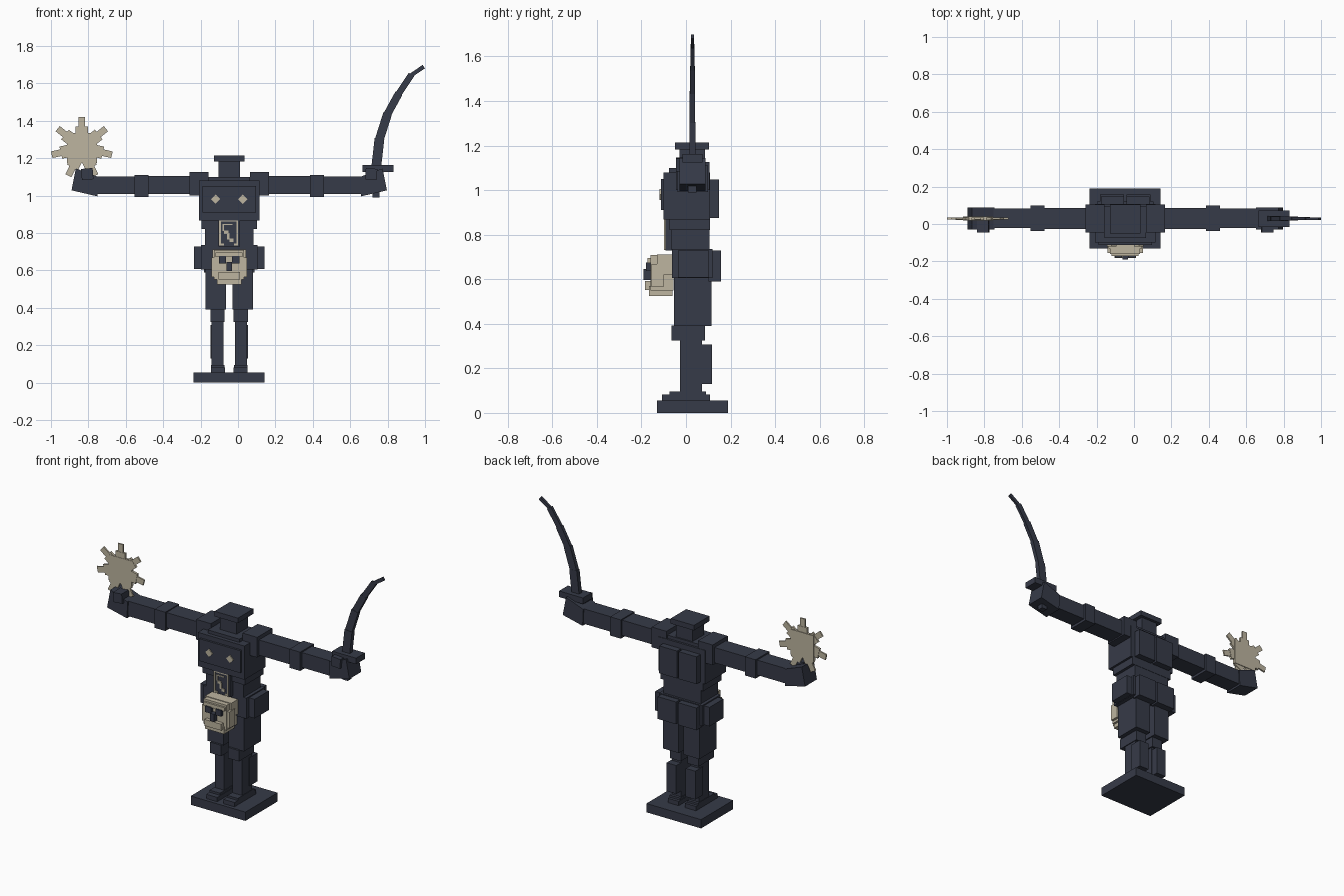
import bpy, bmesh, math
from mathutils import Matrix, Vector

if "Cube" in bpy.data.objects:
    bpy.data.objects.remove(bpy.data.objects["Cube"])

CX, CY = -0.047, 0.029          # body centre line


def material(name, col):
    m = bpy.data.materials.new(name)
    m.diffuse_color = (*col, 1)
    m.use_nodes = True
    m.node_tree.nodes["Principled BSDF"].inputs["Base Color"].default_value = m.diffuse_color
    return m


DARK = material("dark slate", (0.037, 0.043, 0.065))
BONE = material("bone", (0.51, 0.46, 0.35))


def finish(name, bm, mat):
    bmesh.ops.recalc_face_normals(bm, faces=bm.faces)
    me = bpy.data.meshes.new(name)
    bm.to_mesh(me)
    bm.free()
    me.materials.append(mat)
    ob = bpy.data.objects.new(name, me)
    bpy.context.collection.objects.link(ob)
    return ob


def add_box(bm, x, y, z, spin=0.0):
    """Box from ranges, optionally spun about the y axis through its centre."""
    c = Vector([(a + b) / 2 for a, b in (x, y, z)])
    s = [abs(b - a) for a, b in (x, y, z)]
    bmesh.ops.create_cube(bm, size=1, matrix=Matrix.Translation(c)
                          @ Matrix.Rotation(spin, 4, 'Y') @ Matrix.Diagonal((*s, 1)))


def box(name, x, y, z, mat=DARK, spin=0.0):
    bm = bmesh.new()
    add_box(bm, x, y, z, spin)
    return finish(name, bm, mat)


def centred(name, half, y, z, mat=DARK):
    return box(name, (CX - half, CX + half), y, z, mat)


def pair(name, x, y, z, mat=DARK, spin=0.0):
    """Left and right copies; x is the distance from the body centre line."""
    for side, s in (("left", -1), ("right", 1)):
        box(f"{side}_{name}", (CX + s * x[0], CX + s * x[1]), y, z, mat, s * spin)


def prism(name, pts, y, mat=DARK):
    """Extrude an xz outline between two y values."""
    bm = bmesh.new()
    f = bm.faces.new([bm.verts.new((px, y[0], pz)) for px, pz in pts])
    ext = bmesh.ops.extrude_face_region(bm, geom=[f])
    vs = [g for g in ext["geom"] if isinstance(g, bmesh.types.BMVert)]
    bmesh.ops.translate(bm, vec=(0, y[1] - y[0], 0), verts=vs)
    return finish(name, bm, mat)


# Base and legs
centred("base", 0.19, (-0.131, 0.189), (0, 0.055))
pair("foot", (0.022, 0.098), (-0.108, 0.108), (0.055, 0.082))
pair("ankle", (0.026, 0.098), (-0.075, 0.09), (0.082, 0.095))
pair("shin", (0.03, 0.095), (-0.028, 0.072), (0.09, 0.34))
pair("calf", (0.033, 0.1), (0.04, 0.117), (0.13, 0.308))
pair("knee", (0.024, 0.1), (-0.066, 0.085), (0.325, 0.393))
pair("thigh", (0.017, 0.126), (-0.054, 0.115), (0.39, 0.7))

# Hips
centred("pelvis", 0.15, (-0.063, 0.12), (0.605, 0.735))
pair("buttock", (0.006, 0.135), (0.1, 0.157), (0.59, 0.73))
pair("hip_pouch", (0.14, 0.189), (-0.037, 0.103), (0.608, 0.728))

# Torso
centred("waist", 0.13, (-0.066, 0.106), (0.73, 0.825))
centred("ribs", 0.148, (-0.074, 0.108), (0.82, 0.88))
centred("chest", 0.162, (-0.1, 0.108), (0.868, 1.08))
centred("chest_plate", 0.143, (-0.113, -0.09), (0.91, 1.05))
centred("collar", 0.11, (-0.076, 0.095), (1.07, 1.1))
pair("shoulder_blade", (0.006, 0.13), (0.09, 0.148), (0.875, 1.047))
pair("chest_diamond", (0.055, 0.09), (-0.119, -0.112), (0.963, 0.998), BONE, math.pi / 4)

# Head
centred("neck", 0.058, (-0.03, 0.086), (1.08, 1.19))
centred("head_cap", 0.081, (-0.05, 0.104), (1.183, 1.215))

# Belly emblem: dark panel with a broken bone border and zigzag
centred("emblem_panel", 0.058, (-0.093, -0.06), (0.728, 0.878))
bm = bmesh.new()
strips = [(-0.102, -0.092, 0.735, 0.87), (-0.009, 0.0, 0.735, 0.87),
          (-0.102, 0.0, 0.861, 0.872), (-0.102, -0.075, 0.732, 0.743),
          (-0.022, 0.0, 0.732, 0.743), (-0.082, -0.03, 0.842, 0.848),
          (-0.082, -0.074, 0.81, 0.845), (-0.075, -0.05, 0.795, 0.812),
          (-0.06, -0.045, 0.765, 0.8), (-0.045, -0.025, 0.752, 0.77)]
for x0, x1, z0, z1 in strips:
    add_box(bm, (x0, x1), (-0.098, -0.092), (z0, z1))
finish("emblem_lines", bm, BONE)

# Skull on the belt
centred("skull", 0.08, (-0.16, -0.055), (0.55, 0.708), BONE)
centred("skull_sides", 0.095, (-0.155, -0.1), (0.565, 0.668), BONE)
centred("skull_crown", 0.09, (-0.13, -0.06), (0.62, 0.712), BONE)
centred("skull_jaw", 0.066, (-0.165, -0.06), (0.525, 0.57), BONE)
centred("skull_teeth", 0.058, (-0.183, -0.15), (0.552, 0.592), BONE)
centred("skull_brow", 0.072, (-0.172, -0.15), (0.672, 0.695), BONE)
pair("skull_eye", (0.016, 0.055), (-0.18, -0.155), (0.638, 0.676))
centred("skull_nose", 0.014, (-0.19, -0.155), (0.597, 0.645))

# Arms
pair("shoulder", (0.11, 0.212), (-0.045, 0.105), (1.0, 1.127))
pair("upper_arm", (0.2, 0.47), (-0.027, 0.086), (1.008, 1.104))
pair("elbow", (0.432, 0.506), (-0.038, 0.098), (0.992, 1.11))
pair("forearm", (0.49, 0.735), (-0.022, 0.082), (1.008, 1.102))
for side, s in (("left", -1), ("right", 1)):
    outline = [(0.7, 1.1), (0.705, 0.996), (0.843, 1.028), (0.82, 1.145)]
    prism(side + "_hand", [(CX + s * a, b) for a, b in outline], (-0.03, 0.088))
pair("fingers", (0.728, 0.79), (-0.046, 0.03), (1.085, 1.145), spin=0.08)

# Curved sword
box("sword_grip", (0.72, 0.757), (0.01, 0.048), (0.99, 1.14))
box("sword_guard", (0.666, 0.832), (-0.015, 0.073), (1.125, 1.163))
path = [(0.74, 1.16), (0.756, 1.3), (0.799, 1.435), (0.858, 1.543),
        (0.925, 1.643), (0.99, 1.687)]
widths = [0.052, 0.047, 0.041, 0.034, 0.022]
bm = bmesh.new()
for i, w in enumerate(widths):
    (x0, z0), (x1, z1) = path[i], path[i + 1]
    mx, mz = (x0 + x1) / 2, (z0 + z1) / 2
    half = math.hypot(x1 - x0, z1 - z0) / 2 + 0.004
    t = 0.014 - 0.0018 * i
    add_box(bm, (mx - w / 2, mx + w / 2), (CY - t, CY + t), (mz - half, mz + half),
            math.atan2(x1 - x0, z1 - z0))
finish("sword_blade", bm, DARK)

# Sunburst in the left hand: seven stepped rays around a square core
SX, SZ = -0.835, 1.255
bm = bmesh.new()
for i in range(7):
    a = i * math.tau / 7
    for r, w, t in ((0.165, 0.036, 0.005), (0.115, 0.066, 0.007)):
        mx, mz = SX + math.sin(a) * r / 2, SZ + math.cos(a) * r / 2
        add_box(bm, (mx - w / 2, mx + w / 2), (CY - t, CY + t),
                (mz - r / 2, mz + r / 2), a)
add_box(bm, (SX - 0.08, SX + 0.08), (CY - 0.009, CY + 0.011), (SZ - 0.08, SZ + 0.08))
finish("sunburst", bm, BONE)
